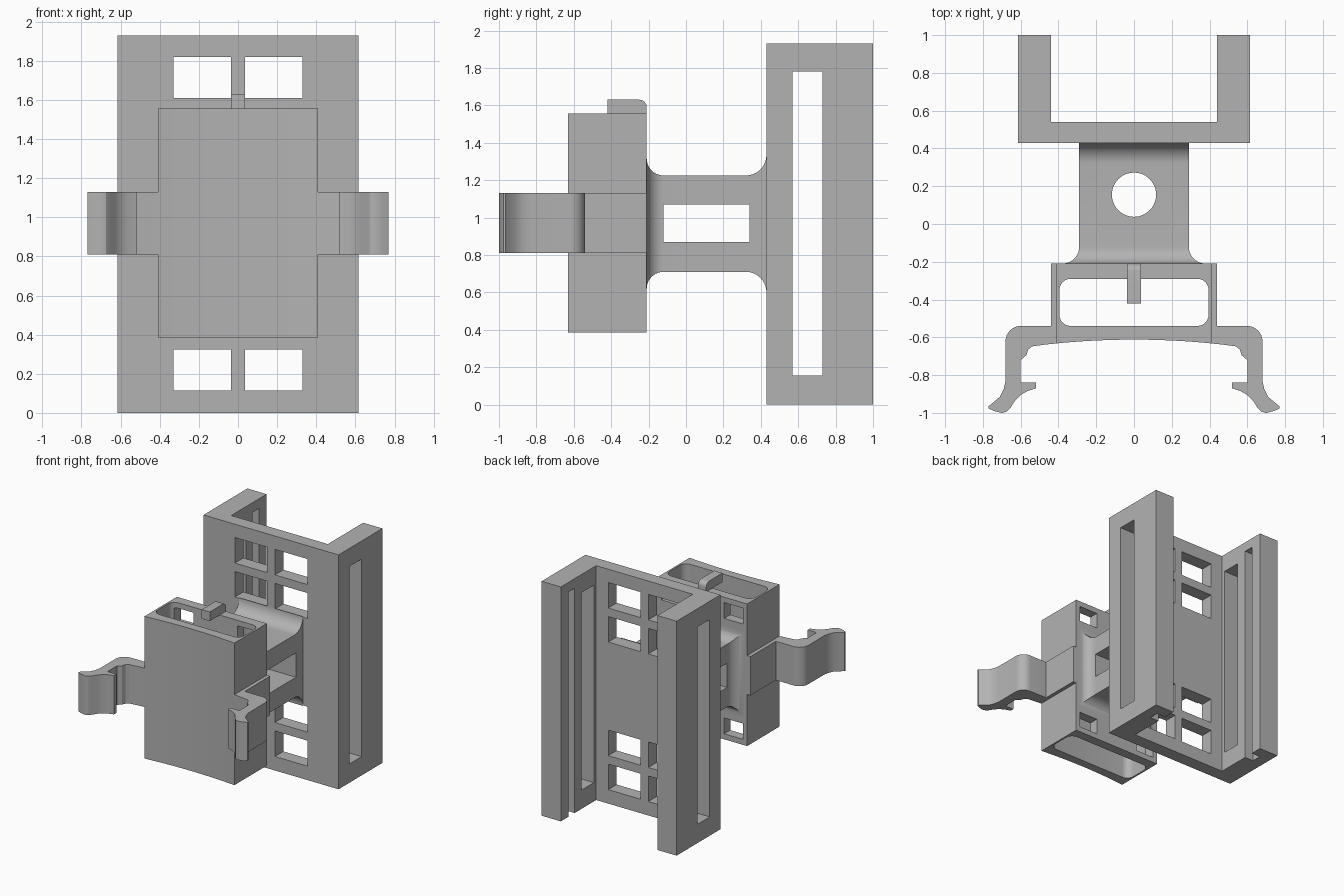
import bpy, bmesh, math
from mathutils import Vector

cube = bpy.data.objects.get("Cube")
if cube:
    bpy.data.objects.remove(cube, do_unlink=True)

grey = bpy.data.materials.new("plain_grey")
grey.use_nodes = True
COLOR = (0.45, 0.45, 0.45, 1)
grey.diffuse_color = COLOR
grey.node_tree.nodes["Principled BSDF"].inputs["Base Color"].default_value = COLOR


def arc(cx, cy, r, start, end, n=10):
    """Points on a circular arc, angles in degrees."""
    angles = [math.radians(start + (end - start) * i / n) for i in range(n + 1)]
    return [(cx + r * math.cos(a), cy + r * math.sin(a)) for a in angles]


def prism(name, pts, lo, hi, axis="z"):
    """Extrude a closed profile: (x, y) along z, or (y, z) along x."""
    def place(p, t):
        return Vector((p[0], p[1], t) if axis == "z" else (t, p[0], p[1]))
    bm = bmesh.new()
    face = bm.faces.new([bm.verts.new(place(p, lo)) for p in pts])
    result = bmesh.ops.extrude_face_region(bm, geom=[face])
    moved = [g for g in result["geom"] if isinstance(g, bmesh.types.BMVert)]
    step = place((0, 0), hi - lo)
    bmesh.ops.translate(bm, verts=moved, vec=step)
    bmesh.ops.recalc_face_normals(bm, faces=bm.faces[:])
    mesh = bpy.data.meshes.new(name)
    bm.to_mesh(mesh)
    bm.free()
    mesh.materials.append(grey)
    obj = bpy.data.objects.new(name, mesh)
    bpy.context.scene.collection.objects.link(obj)
    return obj


def box(name, x0, x1, y0, y1, z0, z1):
    return prism(name, [(x0, y0), (x1, y0), (x1, y1), (x0, y1)], z0, z1)


def combine(obj, tools, operation="DIFFERENCE"):
    """Apply boolean tools to an object and remove the tools."""
    for tool in tools:
        tool.hide_render = True
        mod = obj.modifiers.new("cut", "BOOLEAN")
        mod.object, mod.operation, mod.solver = tool, operation, "EXACT"
    bpy.context.view_layer.update()
    graph = bpy.context.evaluated_depsgraph_get()
    mesh = bpy.data.meshes.new_from_object(obj.evaluated_get(graph))
    obj.modifiers.clear()
    obj.data = mesh
    for tool in tools:
        bpy.data.objects.remove(tool, do_unlink=True)


def mirrored(pts):
    return pts + [(-x, y) for x, y in reversed(pts)]


# Rear U-shaped channel with side slots, inner grooves and web windows
HEIGHT = 1.93
channel = prism("rear_channel", mirrored(
    [(0.615, 0.43), (0.615, 1.0), (0.44, 1.0), (0.44, 0.54)]), 0, HEIGHT)
cuts = [box("slot_cutter", -0.8, 0.8, 0.57, 0.73, 0.155, 1.78)]
for s in (-1, 1):
    xs = sorted((s * 0.40, s * 0.52))
    cuts.append(box("groove_cutter", *xs, 0.82, 0.90, -0.1, 1.85))
    xs = sorted((s * 0.035, s * 0.33))
    for z in (0.115, 0.395, 1.33, 1.61):
        cuts.append(box("window_cutter", *xs, 0.3, 0.6, z, z + 0.21))
combine(channel, cuts)

# Connector with flared ends, a side window and a vertical hole
side = (arc(-0.12, 1.315, 0.09, 180, 270) + arc(0.32, 1.335, 0.11, 270, 360)
        + arc(0.32, 0.6, 0.11, 0, 90) + arc(-0.12, 0.62, 0.09, 90, 180))
connector = prism("connector", side, -0.45, 0.45, "x")
plan = prism("connector_plan", mirrored(
    arc(0.38, -0.12, 0.09, 270, 180) + [(0.29, 0.43)]), 0.3, 1.6)
combine(connector, [plan], "INTERSECT")
combine(connector, [
    box("window_cutter", -0.6, 0.6, -0.12, 0.34, 0.87, 1.07),
    prism("hole_cutter", arc(0, 0.155, 0.117, 0, 360, 48)[:-1], 0.5, 1.5)])


# Hollow front body with a gently concave front
def front_y(x):
    return -0.612 - 0.12 * x * x


HALF = 0.41
front = [(HALF * (i / 8 - 1), front_y(HALF * (i / 8 - 1))) for i in range(17)]
body = prism("front_body", front + [(HALF, -0.21), (-HALF, -0.21)], 0.385, 1.555)
pocket = mirrored(arc(0.335, -0.48, 0.06, 270, 360, 6)
                  + arc(0.335, -0.35, 0.06, 0, 90, 6))
cuts = [prism("pocket_cutter", pocket, 0.2, 1.8)]
for s in (-1, 1):
    xs = sorted((s * 0.2, s * 0.37))
    for z in (0.43, 1.38):
        cuts.append(box("back_window_cutter", *xs, -0.32, -0.1, z, z + 0.13))
combine(body, cuts)

# Small rounded tab on top of the body
prism("top_tab", [(-0.21, 1.555), (-0.42, 1.555), (-0.42, 1.63)]
      + arc(-0.25, 1.59, 0.04, 90, 0, 6), -0.037, 0.037, "x")

# Pair of hooked spring arms
arm = ([(HALF, -0.21), (0.44, -0.21), (0.44, -0.54)]
       + arc(0.60, -0.62, 0.08, 90, 0, 8)
       + [(0.68, -0.83), (0.69, -0.875), (0.71, -0.915), (0.77, -0.965),
          (0.77, -0.977), (0.735, -0.992), (0.70, -1.0), (0.675, -0.994),
          (0.655, -0.975), (0.63, -0.935), (0.60, -0.905), (0.565, -0.885),
          (0.52, -0.87), (0.52, -0.84), (0.60, -0.84), (0.60, -0.72),
          (0.57, -0.695), (0.56, -0.665), (0.54, -0.648), (0.48, front_y(0.48)),
          (HALF, front_y(HALF))])
for s, label in ((1, "left"), (-1, "right")):
    prism(label + "_spring_arm", [(s * x, y) for x, y in arm], 0.81, 1.13)

# Smooth the rounded faces, keeping edges sharp
parts = [o for o in bpy.context.scene.objects
         if o.type == "MESH" and grey.name in o.data.materials]
for obj in bpy.context.view_layer.objects:
    obj.select_set(obj in parts)
bpy.context.view_layer.objects.active = channel
bpy.ops.object.shade_smooth_by_angle(angle=math.radians(30))
